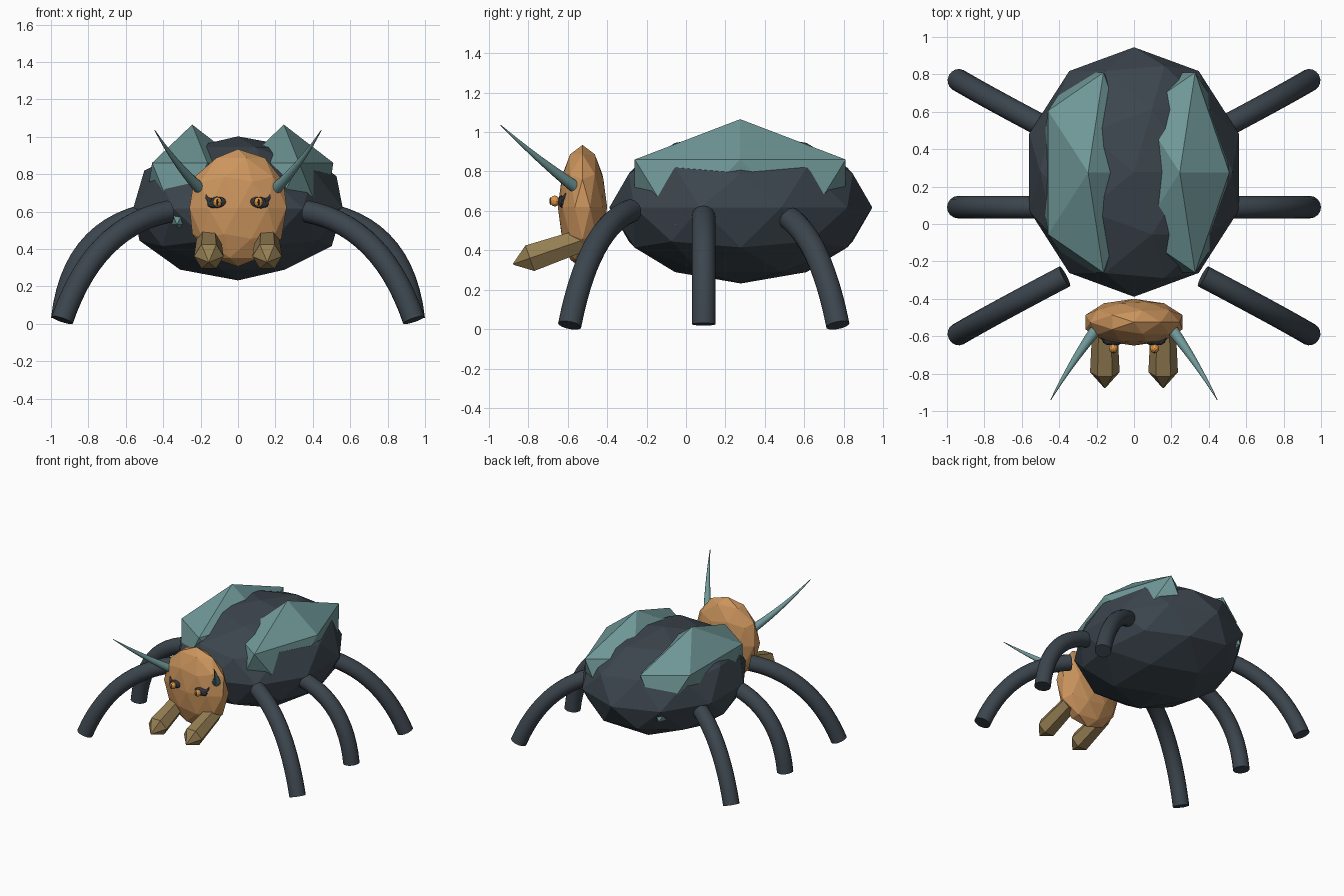
import bpy, bmesh, math
from mathutils import Vector, Matrix

if "Cube" in bpy.data.objects:
    bpy.data.objects.remove(bpy.data.objects["Cube"])


def material(name, r, g, b):
    m = bpy.data.materials.new(name)
    m.diffuse_color = (r, g, b, 1)
    m.use_nodes = True
    m.node_tree.nodes["Principled BSDF"].inputs["Base Color"].default_value = m.diffuse_color
    return m


SLATE = material("slate", 0.045, 0.06, 0.075)
TEAL = material("teal", 0.16, 0.31, 0.31)
AMBER = material("amber", 0.60, 0.30, 0.11)
OLIVE = material("olive", 0.30, 0.21, 0.085)
ORANGE = material("orange", 0.75, 0.32, 0.06)
DARK = material("dark", 0.03, 0.035, 0.045)


def finish(name, bm, mat):
    bmesh.ops.recalc_face_normals(bm, faces=bm.faces[:])
    me = bpy.data.meshes.new(name)
    bm.to_mesh(me)
    bm.free()
    me.materials.append(mat)
    ob = bpy.data.objects.new(name, me)
    bpy.context.collection.objects.link(ob)
    return ob


def ball(name, centre, radii, mat, level=2, tilt=0):
    """Faceted ellipsoid."""
    bm = bmesh.new()
    bmesh.ops.create_icosphere(
        bm, subdivisions=level, radius=1,
        matrix=Matrix.Translation(centre) @ Matrix.Rotation(tilt, 4, 'Y')
        @ Matrix.Diagonal((*radii, 1)))
    return finish(name, bm, mat)


def loft(bm, rings, smooth):
    """Bridge consecutive vertex rings and cap both ends."""
    n = len(rings[0])
    for a, b in zip(rings, rings[1:]):
        for i in range(n):
            j = (i + 1) % n
            bm.faces.new((a[i], a[j], b[j], b[i])).smooth = smooth
    bm.faces.new(rings[0])
    bm.faces.new(rings[-1])


def tube(name, p0, p1, p2, r0, r1, mat, sides=16, steps=14):
    """Tube along a quadratic curve, tapering from r0 to r1."""
    p0, p1, p2 = Vector(p0), Vector(p1), Vector(p2)
    side = (p2 - p0).cross(Vector((0, 0, 1))).normalized()
    bm = bmesh.new()
    rings = []
    for k in range(steps + 1):
        t = k / steps
        c = p0 * (1 - t) ** 2 + p1 * 2 * t * (1 - t) + p2 * t * t
        tan = ((p1 - p0) * (1 - t) + (p2 - p1) * t).normalized()
        u = (side - tan * side.dot(tan)).normalized()
        v = tan.cross(u)
        r = r0 + (r1 - r0) * t
        rings.append([bm.verts.new(c + r * (math.cos(a) * u + math.sin(a) * v))
                      for a in (2 * math.pi * i / sides for i in range(sides))])
    loft(bm, rings, True)
    return finish(name, bm, mat)


def mandible(name, x):
    """Six-sided prism with a pointed front end."""
    back, front, tip = (Vector((x, -0.53, 0.45)), Vector((x, -0.792, 0.36)),
                        Vector((x, -0.876, 0.33)))
    axis = (front - back).normalized()
    u = Vector((1, 0, 0))
    v = axis.cross(u)
    bm = bmesh.new()
    rings = [[bm.verts.new(c + r * (math.cos(i * math.pi / 3) * u
                                    + math.sin(i * math.pi / 3) * v))
              for i in range(6)]
             for c, r in ((back, 0.066), (front, 0.079), (tip, 0.004))]
    loft(bm, rings, False)
    return finish(name, bm, OLIVE)


# Body and head
ball("body", (0, 0.278, 0.617), (0.589, 0.667, 0.385), SLATE)
ball("head", (0, -0.525, 0.62), (0.273, 0.125, 0.314), AMBER)

for s, label in ((-1, "left"), (1, "right")):
    # Wing shell: coarse ball sunk into the back, same orientation both sides
    ball(f"wing_shell_{label}", (s * 0.245, 0.275, 0.695),
         (0.296, 0.629, 0.37), TEAL, level=1)

    # Front and rear legs mirror each other about y = 0.09
    for d, pos in ((-1, "front"), (1, "rear")):
        tube(f"{pos}_leg_{label}", (s * 0.37, 0.09 + d * 0.37, 0.60),
             (s * 0.77, 0.09 + d * 0.58, 0.52),
             (s * 0.94, 0.09 + d * 0.68, 0.02), 0.06, 0.06, SLATE)
    tube(f"middle_leg_{label}", (s * 0.37, 0.09, 0.60), (s * 0.88, 0.09, 0.56),
         (s * 0.94, 0.09, 0.025), 0.06, 0.06, SLATE)

    # Horn
    tube(f"horn_{label}", (s * 0.20, -0.56, 0.72), (s * 0.335, -0.74, 0.85),
         (s * 0.445, -0.94, 1.035), 0.032, 0.002, TEAL, sides=12)

    mandible(f"mandible_{label}", s * 0.156)

    # Eye: dark socket with a raised outer corner, bright ball, slit pupil
    ball(f"eye_socket_{label}", (s * 0.112, -0.628, 0.648),
         (0.056, 0.022, 0.032), DARK, tilt=s * 0.12)
    tube(f"eye_corner_{label}", (s * 0.14, -0.63, 0.655),
         (s * 0.165, -0.62, 0.66), (s * 0.172, -0.61, 0.69),
         0.018, 0.003, DARK, sides=8, steps=5)
    ball(f"eye_{label}", (s * 0.110, -0.665, 0.65), (0.025, 0.025, 0.028),
         ORANGE)
    ball(f"pupil_{label}", (s * 0.110, -0.686, 0.65), (0.005, 0.007, 0.019),
         DARK)
